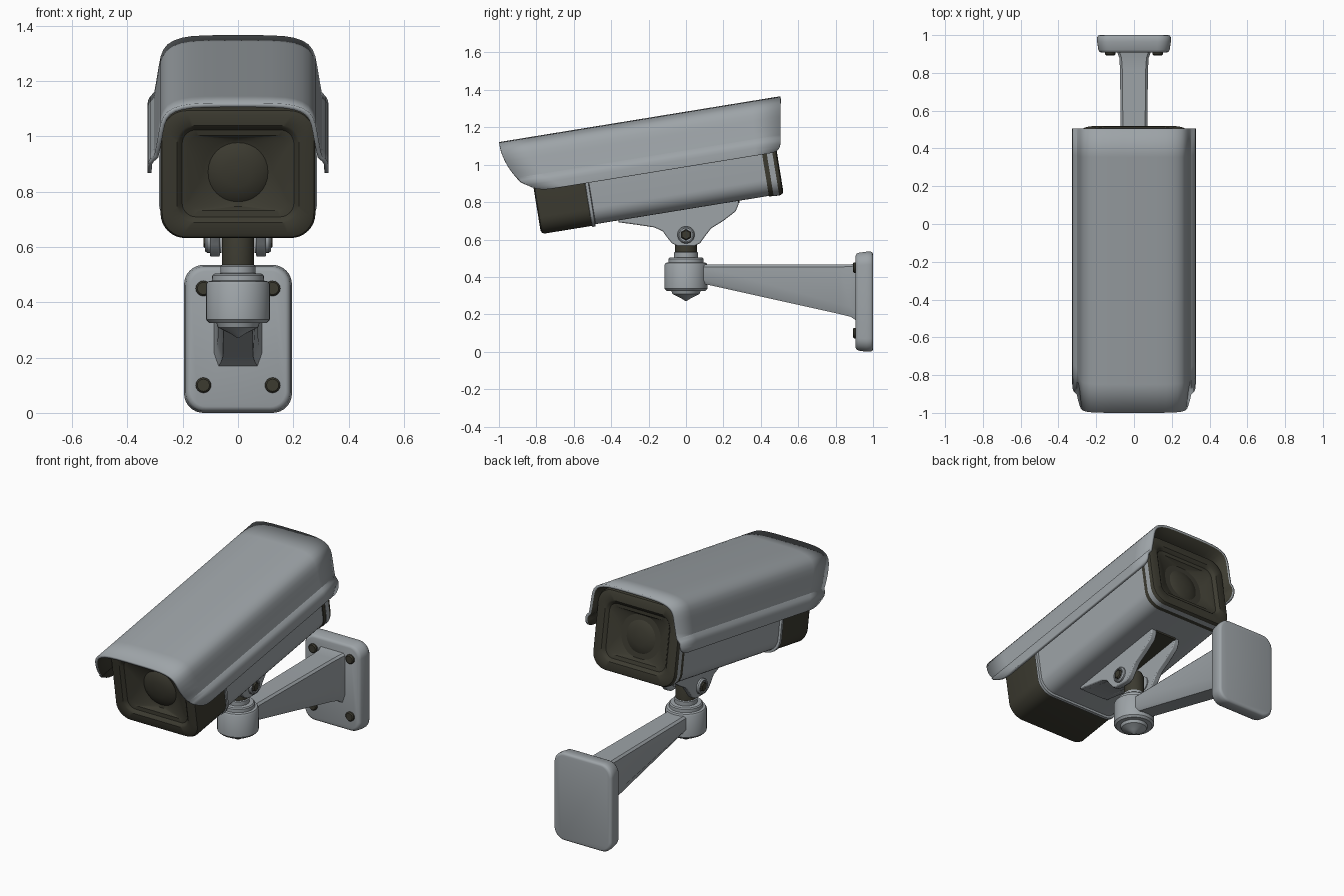
import bpy, bmesh, math
from mathutils import Matrix, Vector

if "Cube" in bpy.data.objects:
    bpy.data.objects.remove(bpy.data.objects["Cube"])

def material(name, rgb):
    m = bpy.data.materials.new(name)
    m.diffuse_color = (*rgb, 1)
    m.use_nodes = True
    m.node_tree.nodes["Principled BSDF"].inputs["Base Color"].default_value = m.diffuse_color
    return m

GREY = material("grey_metal", (0.34, 0.37, 0.39))
DARK = material("dark_plastic", (0.045, 0.043, 0.030))

# The camera housing is tilted; its local origin is under the body
TILT = Matrix.Translation((0, 0, 0.755)) @ Matrix.Rotation(math.radians(9.25), 4, 'X')
FLAT = Matrix.Identity(4)

def finish(name, bm, mats, xf=FLAT, recalc=True, angle=35):
    if recalc:
        bmesh.ops.recalc_face_normals(bm, faces=bm.faces)
    bm.transform(xf)
    me = bpy.data.meshes.new(name)
    bm.to_mesh(me)
    bm.free()
    for m in mats:
        me.materials.append(m)
    ob = bpy.data.objects.new(name, me)
    bpy.context.collection.objects.link(ob)
    bpy.ops.object.select_all(action='DESELECT')
    ob.select_set(True)
    bpy.context.view_layer.objects.active = ob
    bpy.ops.object.shade_smooth_by_angle(angle=math.radians(angle))
    return ob

def bevel(ob, width, segments=2):
    b = ob.modifiers.new("bevel", 'BEVEL')
    b.width, b.segments, b.limit_method = width, segments, 'ANGLE'

def loft(name, rings, mats, xf=FLAT, dark_from=None, angle=35):
    """Closed skin through equal-sized rings; segments from dark_from on use slot 1."""
    bm = bmesh.new()
    vs = [[bm.verts.new(p) for p in r] for r in rings]
    n = len(rings[0])
    for j in range(len(vs) - 1):
        for i in range(n):
            k = (i + 1) % n
            f = bm.faces.new((vs[j][i], vs[j][k], vs[j + 1][k], vs[j + 1][i]))
            f.material_index = int(dark_from is not None and j >= dark_from)
    bm.faces.new(vs[0])
    bm.faces.new(vs[-1]).material_index = int(dark_from is not None)
    return finish(name, bm, mats, xf, angle=angle)

def rounded(y, hw, z0, z1, r, d=0.0, n=8):
    """Rounded rectangle ring in the xz plane, inset by d."""
    hw, z0, z1, r = hw - d, z0 + d, z1 - d, max(r - d * 0.5, 0.01)
    pts = []
    for q, (cx, cz) in enumerate(((hw - r, z1 - r), (-hw + r, z1 - r),
                                  (-hw + r, z0 + r), (hw - r, z0 + r))):
        for i in range(n + 1):
            a = math.pi / 2 * (q + i / n)
            pts.append((cx + r * math.cos(a), y, cz + r * math.sin(a)))
    return pts

def shell(y, d=0.0):
    return rounded(y, 0.28, 0.0, 0.475, 0.09, d)

def disc(y, r):
    return rounded(y, r, 0.235 - r, 0.235 + r, r * 0.97)

def prism(name, pts, x0, x1, mats, xf=FLAT):
    bm = bmesh.new()
    a = [bm.verts.new((x0, y, z)) for y, z in pts]
    b = [bm.verts.new((x1, y, z)) for y, z in pts]
    bm.faces.new(a)
    bm.faces.new(b)
    for i in range(len(a)):
        k = (i + 1) % len(a)
        bm.faces.new((a[i], a[k], b[k], b[i]))
    return finish(name, bm, mats, xf)

def turned(name, prof, mats, xf=FLAT, n=40):
    """Solid of revolution about local z from (radius, height) pairs."""
    rings = [[(r * math.cos(2 * math.pi * i / n), r * math.sin(2 * math.pi * i / n), z)
              for i in range(n)] for r, z in prof]
    return loft(name, rings, mats, xf)

# Housing: front cap with dished window, body tube, seam bands, rear cap
def dish(y, s):
    """Rings of the recessed end face at y; s=+1 recesses towards +y."""
    return [shell(y + s * 0.02), shell(y + s * 0.006, 0.006), shell(y, 0.02),
            shell(y, 0.06), shell(y + s * 0.006, 0.068), shell(y + s * 0.018, 0.078),
            shell(y + s * 0.022, 0.10), disc(y + s * 0.055, 0.125), disc(y + s * 0.06, 0.108),
            disc(y + s * 0.048, 0.09), disc(y + s * 0.038, 0.05), disc(y + s * 0.035, 0.01)]

loft("front_cap", [shell(-0.505)] + dish(-0.785, 1), [DARK], TILT)
loft("front_seam_ring", [shell(-0.51, 0.0), shell(-0.508, -0.006), shell(-0.492, -0.006),
                         shell(-0.488, 0.006)], [GREY], TILT)
loft("housing_body", [shell(-0.50, 0.006), shell(0.455, 0.006)], [GREY], TILT)
loft("rear_seam_band", [shell(0.45, 0.002), shell(0.478, 0.002)], [DARK], TILT)
loft("rear_cap", [shell(0.475), shell(0.505)] + dish(0.53, -1), [GREY, DARK], TILT, dark_from=1)

# Sun hood: open section swept along the housing, curved front cut, dark lining
half = [(0, .522), (.06, .522), (.12, .521), (.17, .518), (.205, .512), (.232, .503), (.255, .489),
        (.27, .470), (.28, .445), (.286, .415), (.291, .385), (.297, .35), (.303, .318),
        (.318, .303), (.326, .287), (.327, .27), (.328, .255), (.328, .243), (.328, .235), (.328, .23)]
section = [(-x, z) for x, z in reversed(half[1:])] + half

def hood_front(z):
    t = min(1, max(0, (0.522 - z) / 0.292))
    return -0.70 - 0.228 * math.sqrt(1 - t * t)

def hood_back(z):
    t = min(1, max(0, (0.27 - z) / 0.04))
    return 0.511 + 0.163 * z - 0.04 * (1 - math.sqrt(1 - t * t))

bm = bmesh.new()
STEPS = 10
grid = []
for j in range(STEPS + 1):
    t = j / STEPS
    grid.append([bm.verts.new((x, hood_front(z) * (1 - t) + hood_back(z) * t, z)) for x, z in section])
for j in range(STEPS):
    for i in range(len(section) - 1):
        bm.faces.new((grid[j][i], grid[j][i + 1], grid[j + 1][i + 1], grid[j + 1][i]))
hood = finish("sun_hood", bm, [GREY, DARK], TILT, recalc=False, angle=32)
sol = hood.modifiers.new("thickness", 'SOLIDIFY')
sol.thickness, sol.offset = 0.016, -1
sol.material_offset, sol.material_offset_rim = 1, 0

# Saddle under the housing: two cheeks joined by a plate
cheek = [(-0.36, 0.72), (-0.36, 0.692), (-0.27, 0.68), (-0.17, 0.665), (-0.125, 0.645), (-0.10, 0.61),
         (-0.075, 0.58), (-0.045, 0.565), (0.045, 0.565), (0.075, 0.58), (0.10, 0.615),
         (0.135, 0.66), (0.20, 0.70), (0.265, 0.75), (0.28, 0.785), (0.28, 0.815)]
for side, s in (("left", -1), ("right", 1)):
    bevel(prism("saddle_cheek_" + side, cheek, s * 0.065, s * 0.102, [GREY]), 0.006)
    # Pivot bolt: grey collar with dark head
    to_side = Matrix.Translation((0, 0, 0.625)) @ Matrix.Rotation(s * math.pi / 2, 4, 'Y')
    turned("pivot_collar_" + side, [(0.046, 0.06), (0.046, 0.112), (0.040, 0.120), (0.034, 0.120),
                                    (0.034, 0.108), (0.001, 0.108)], [GREY], to_side, 28)
    turned("pivot_bolt_" + side, [(0.030, 0.10), (0.030, 0.118), (0.024, 0.125),
                                  (0.001, 0.125)], [DARK], to_side, 6)
prism("saddle_plate", [(-0.345, 0.02), (-0.345, -0.006), (0.29, -0.006), (0.29, 0.02)],
      -0.07, 0.07, [DARK], TILT)
prism("saddle_front_web", [(-0.36, 0.72), (-0.36, 0.692), (-0.17, 0.667), (-0.13, 0.65),
                           (-0.12, 0.74)], -0.07, 0.07, [GREY])

# Swivel: dark stem and turned grey knuckle
turned("swivel_stem", [(0.058, 0.50), (0.058, 0.64), (0.045, 0.67), (0.001, 0.68)], [DARK])
turned("swivel_knuckle", [(0.001, .27), (.03, .288), (.058, .302), (.072, .308), (.078, .325), (.104, .325),
                          (.115, .337), (.115, .465), (.109, .475), (.094, .478), (.093, .497),
                          (.087, .503), (.064, .505), (.064, .53), (.058, .534), (.001, .534)], [GREY])

# Tapered wall arm, flaring at the plate
def arm(y, w, top, side, bot, bw):
    h = [(w - 0.012, top), (w, top - 0.012), (w, side), (bw, bot)]
    return [(x, y, z) for x, z in h] + [(-x, y, z) for x, z in reversed(h)]

loft("wall_arm", [arm(0.03, 0.066, .466, .395, .372, .05), arm(0.10, 0.066, .466, .383, .362, .05),
                  arm(0.82, 0.074, .466, .255, .202, .055), arm(0.88, 0.078, .467, .24, .187, .06),
                  arm(0.92, 0.092, .475, .21, .160, .075)], [GREY])

# Wall plate with four screws
def plate(y, d):
    return rounded(y, 0.195, 0.0, 0.535, 0.07, d)

loft("wall_plate", [plate(0.907, 0.022), plate(0.911, 0.012), plate(0.922, 0.006), plate(0.965, 0.0),
                    plate(0.988, 0.0), plate(0.997, 0.005), plate(1.0, 0.014)], [GREY], angle=50)
for x in (-0.125, 0.125):
    for z in (0.10, 0.45):
        to_front = Matrix.Translation((x, 0.907, z)) @ Matrix.Rotation(math.pi / 2, 4, 'X')
        turned("wall_screw", [(0.028, -0.01), (0.028, 0.008), (0.022, 0.014), (0.001, 0.014)],
               [DARK], to_front, 16)
